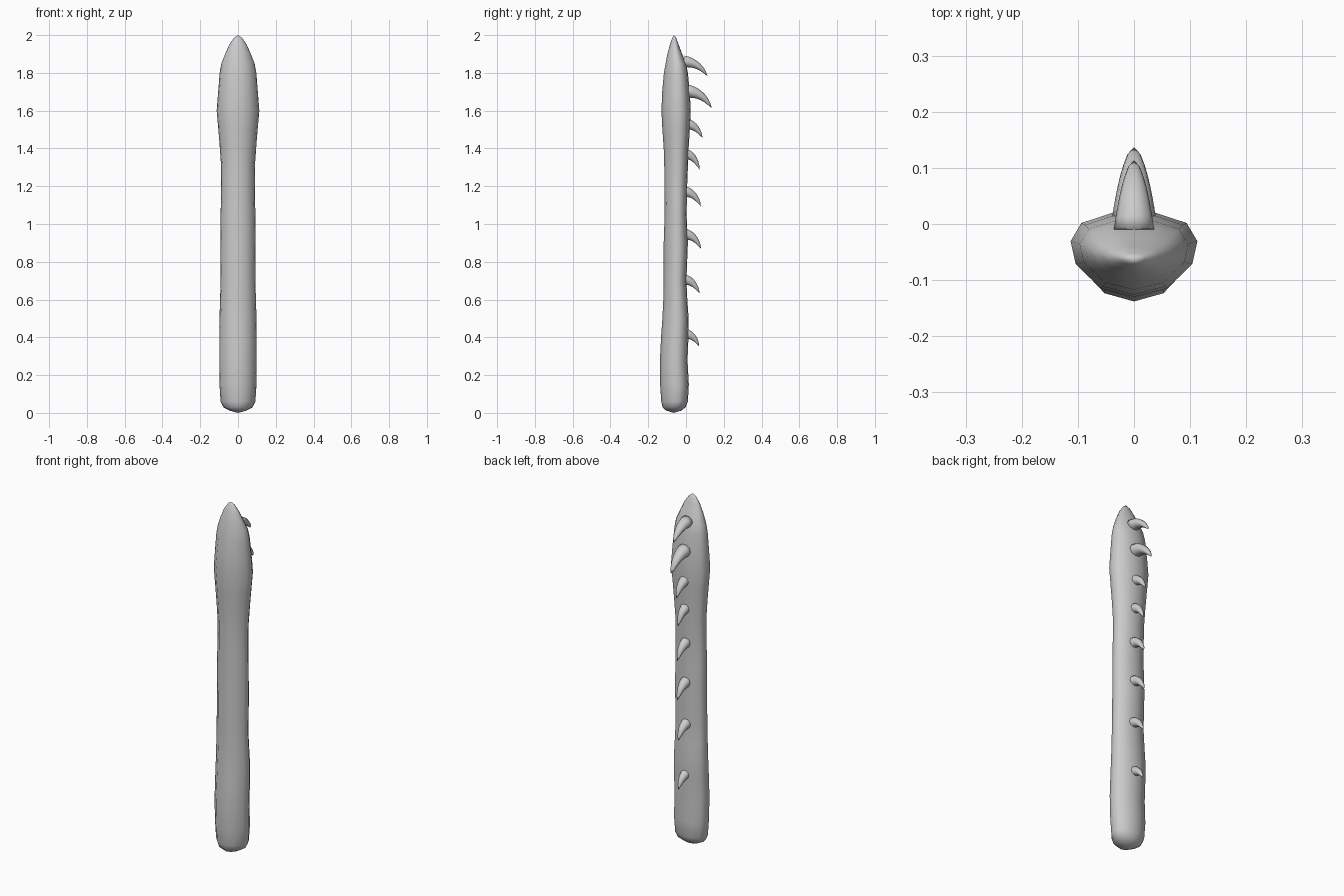
import bpy, math
from mathutils import Vector


def loft(name, rings, start=None, end=None):
    """Skin closed rings of points, with a point cap at each end."""
    n = len(rings[0])
    verts = [p for r in rings for p in r]
    faces = []
    for i in range(len(rings) - 1):
        for j in range(n):
            k = (j + 1) % n
            faces.append((i*n + j, i*n + k, (i+1)*n + k, (i+1)*n + j))
    for tip, base, flip in ((start, 0, True), (end, (len(rings)-1)*n, False)):
        if tip is None:
            continue
        verts.append(tip)
        t = len(verts) - 1
        for j in range(n):
            f = (base + j, base + (j+1) % n, t)
            faces.append(f[::-1] if flip else f)
    me = bpy.data.meshes.new(name)
    me.from_pydata(verts, [], faces)
    me.update()
    ob = bpy.data.objects.new(name, me)
    bpy.context.collection.objects.link(ob)
    for p in me.polygons:
        p.use_smooth = True
    return ob


# Body: (height, half width, front y, back y)
profile = [
    (0.012, 0.045, -0.105, -0.025), (0.03, 0.078, -0.124, -0.002),
    (0.06, 0.092, -0.131, 0.01), (0.15, 0.098, -0.137, 0.015),
    (0.28, 0.099, -0.138, 0.008), (0.4, 0.099, -0.132, 0.013),
    (0.5, 0.098, -0.125, 0.014), (0.6, 0.095, -0.12, 0.007),
    (0.7, 0.092, -0.118, 0.002), (0.9, 0.092, -0.118, 0.01),
    (1.05, 0.092, -0.113, 0.003), (1.2, 0.089, -0.115, 0.006),
    (1.3, 0.089, -0.115, 0.01), (1.4, 0.096, -0.118, 0.014),
    (1.5, 0.104, -0.125, 0.02), (1.6, 0.113, -0.13, 0.025),
    (1.7, 0.105, -0.126, 0.02), (1.8, 0.097, -0.117, 0.01),
    (1.85, 0.088, -0.108, 0.0), (1.9, 0.068, -0.099, -0.02),
    (1.95, 0.046, -0.085, -0.039), (1.985, 0.022, -0.073, -0.052),
]
# Half section: x fraction, y fraction from front to back
half = [(0, 0), (0.53, 0.1), (0.92, 0.38), (1, 0.64), (0.83, 0.85), (0.33, 0.97), (0, 1)]
section = half + [(-x, y) for x, y in half[-2:0:-1]]
loft("body",
     [[(x*w, f + y*(b - f), z) for x, y in section] for z, w, f, b in profile],
     start=(0, -0.065, 0.0), end=(0, -0.063, 2.0))

# Thorns down the back: base z, base y, tip y, tip z, half width, half height
thorns = [
    (1.86, -0.01, 0.114, 1.783, 0.036, 0.033),
    (1.703, 0.005, 0.137, 1.613, 0.04, 0.038),
    (1.53, 0.0, 0.088, 1.455, 0.031, 0.032),
    (1.368, 0.0, 0.073, 1.288, 0.029, 0.03),
    (1.17, -0.005, 0.079, 1.093, 0.03, 0.031),
    (0.945, -0.005, 0.08, 0.868, 0.031, 0.032),
    (0.705, -0.01, 0.072, 0.633, 0.03, 0.031),
    (0.418, -0.005, 0.07, 0.353, 0.028, 0.03),
]
STEPS, SIDES = 7, 10
for i, (bz, by, ty, tz, rw, rh) in enumerate(thorns):
    base, tip = Vector((0, by, bz)), Vector((0, ty, tz))
    ctrl = Vector((0, by + 0.62*(ty - by), bz - 0.05*(bz - tz)))
    rings = []
    for s in range(STEPS):
        t = s / STEPS
        c = base*(1-t)**2 + ctrl*2*t*(1-t) + tip*t*t
        d = ((ctrl - base)*(1-t) + (tip - ctrl)*t).normalized()
        up = Vector((1, 0, 0)).cross(d)
        w, h = rw*(1-t)**0.6, rh*(1-t)**0.75
        rings.append([c + Vector((w*math.cos(a), 0, 0)) + up*h*math.sin(a)
                      for a in (2*math.pi*k/SIDES for k in range(SIDES))])
    loft(f"thorn_{i+1}", rings, start=base, end=tip)
